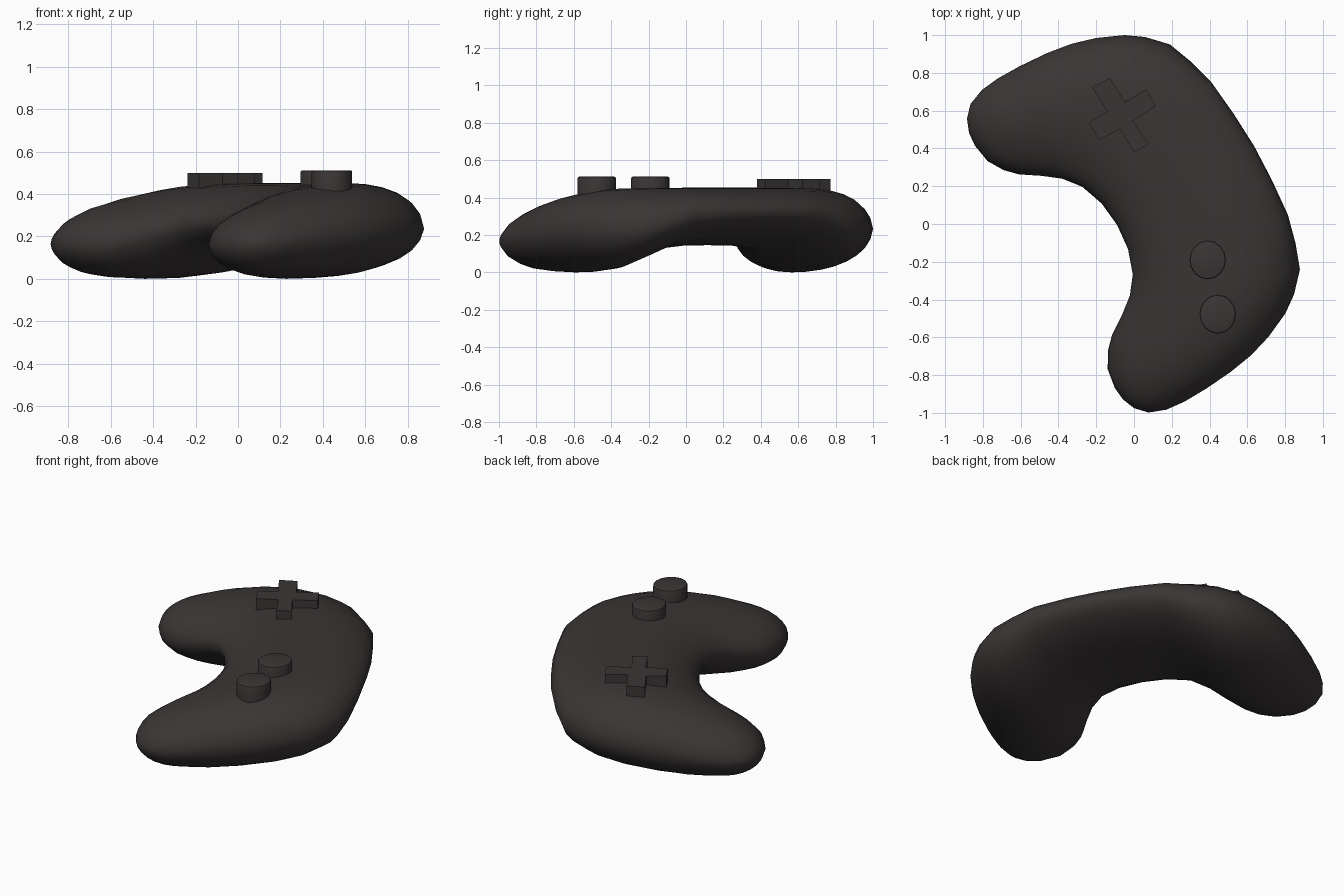
import bpy, bmesh, math
from mathutils import Vector

if "Cube" in bpy.data.objects:
    bpy.data.objects.remove(bpy.data.objects["Cube"])

# one dark plastic colour
mat = bpy.data.materials.new("dark_grey_plastic")
mat.diffuse_color = (0.043, 0.036, 0.036, 1)
mat.use_nodes = True
mat.node_tree.nodes["Principled BSDF"].inputs["Base Color"].default_value = mat.diffuse_color


def finish(name, bm, angle):
    bmesh.ops.recalc_face_normals(bm, faces=bm.faces[:])
    me = bpy.data.meshes.new(name)
    bm.to_mesh(me)
    bm.free()
    ob = bpy.data.objects.new(name, me)
    bpy.context.collection.objects.link(ob)
    me.materials.append(mat)
    bpy.ops.object.select_all(action='DESELECT')
    ob.select_set(True)
    bpy.context.view_layer.objects.active = ob
    bpy.ops.object.shade_smooth_by_angle(angle=math.radians(angle))
    return ob


def clamp(a):
    return max(0.0, min(1.0, a))


def smooth(a, b, x):
    t = clamp((x - a) / (b - a))
    return t * t * (3 - 2 * t)


def to_world(u, v):
    # the pad lies turned by 60 degrees on the ground
    u -= 0.04
    return 0.5 * u + 0.866 * v, -0.866 * u + 0.5 * v


# half outline of the pad (width u, depth v): outer middle, grip tip (index 12), inner middle
half = [(0, .757), (-.197, .749), (-.405, .73), (-.555, .69), (-.688, .64),
        (-.787, .547), (-.851, .457), (-.913, .319), (-.952, .189), (-.974, .052),
        (-.986, -.105), (-.988, -.239), (-.977, -.343), (-.943, -.432),
        (-.885, -.487), (-.815, -.515), (-.74, -.522), (-.636, -.505), (-.552, -.455),
        (-.492, -.396), (-.426, -.297), (-.358, -.209), (-.268, -.139),
        (-.14, -.094), (0, -.080)]
pts = [Vector(p) for p in half + [(-u, v) for u, v in half[-2:0:-1]]]
count = len(pts)


def edge_distance(p):
    best = 9.0
    for i in range(count):
        a, b = pts[i - 1], pts[i]
        d = b - a
        best = min(best, (a + d * clamp((p - a).dot(d) / d.dot(d)) - p).length)
    return best


def top_z(p):
    keys = [(-.6, .335), (-.40, .345), (-.24, .375), (-.06, .42), (.13, .45), (.22, .457), (1, .457)]
    for (a, za), (b, zb) in zip(keys, keys[1:]):
        if p.y <= b:
            return za + (zb - za) * (p.y - a) / (b - a)
    return .457


def bottom_z(p):
    middle = .14 + .07 * clamp((p.y - .15) / .55)
    grip = .03 * clamp(p.y / .5)
    g = smooth(.27, .53, abs(p.x) - .12 * clamp(p.y / .6))
    return middle + (grip - middle) * g


def height(p, up):
    t = clamp(edge_distance(p) / .31)
    f = math.sqrt(max(0, 1 - (1 - t) ** 2))
    zb, zt = bottom_z(p), top_z(p)
    mid = zb + (zt - zb) * .49
    return mid + ((zt if up else zb) - mid) * f


# body: cross-sections from one grip tip to the other, finer towards the edges
half_steps = [.02, .06, .12, .2, .29, .39]
steps = half_steps + [.5] + [1 - s for s in reversed(half_steps)]
bm = bmesh.new()
rim = []
for p in pts:
    zb, zt = bottom_z(p), top_z(p)
    rim.append(bm.verts.new((*to_world(p.x, p.y), zb + (zt - zb) * .49)))
for up in (True, False):
    rows = []
    for k in range(-11, 12):
        o, i = (11 + k + 1 if k < 0 else 0), 0
        # outer index and its partner across the body
        o = (-k) % count
        i = (24 + k) % count
        row = [rim[o]]
        for s in steps:
            q = pts[o].lerp(pts[i], s)
            row.append(bm.verts.new((*to_world(q.x, q.y), height(q, up))))
        rows.append(row + [rim[i]])
    for a, b in zip(rows, rows[1:]):
        for j in range(len(a) - 1):
            bm.faces.new((a[j], a[j + 1], b[j + 1], b[j]))
    for row, tip in ((rows[0], rim[12]), (rows[-1], rim[count - 12])):
        for j in range(len(row) - 1):
            bm.faces.new((row[j], row[j + 1], tip))
# even out the surface
for _ in range(3):
    inner = [v for v in bm.verts if v not in rim]
    bmesh.ops.smooth_vert(bm, verts=inner, factor=.4, use_axis_x=False,
                          use_axis_y=False, use_axis_z=True)
low = min(v.co.z for v in bm.verts)
for v in bm.verts:
    v.co.z -= low
finish("pad_body", bm, 180)


def raised(name, outline, z0, z1, bevel=0.0):
    bm = bmesh.new()
    bot = [bm.verts.new((x, y, z0)) for x, y in outline]
    top = [bm.verts.new((x, y, z1)) for x, y in outline]
    bm.faces.new(bot)
    cap = bm.faces.new(top)
    for i in range(len(outline)):
        j = (i + 1) % len(outline)
        bm.faces.new((bot[i], bot[j], top[j], top[i]))
    if bevel:
        bmesh.ops.bevel(bm, geom=list(cap.edges), offset=bevel, segments=2,
                        profile=0.5, affect='EDGES')
    finish(name, bm, 35)


# direction cross
cross = [(-.222, .725), (-.127, .772), (-.048, .645), (.063, .714), (.116, .624),
         (-.005, .545), (.079, .423), (0, .38), (-.074, .503), (-.185, .444),
         (-.238, .534), (-.143, .598)]
raised("direction_cross", cross, .40, .50)

# two round buttons
for name, cx, cy in (("inner_button", .39, -.19), ("outer_button", .443, -.477)):
    circle = [(cx + .096 * math.cos(k * math.tau / 16), cy + .103 * math.sin(k * math.tau / 16))
              for k in range(16)]
    raised(name, circle, .40, .512, .01)
